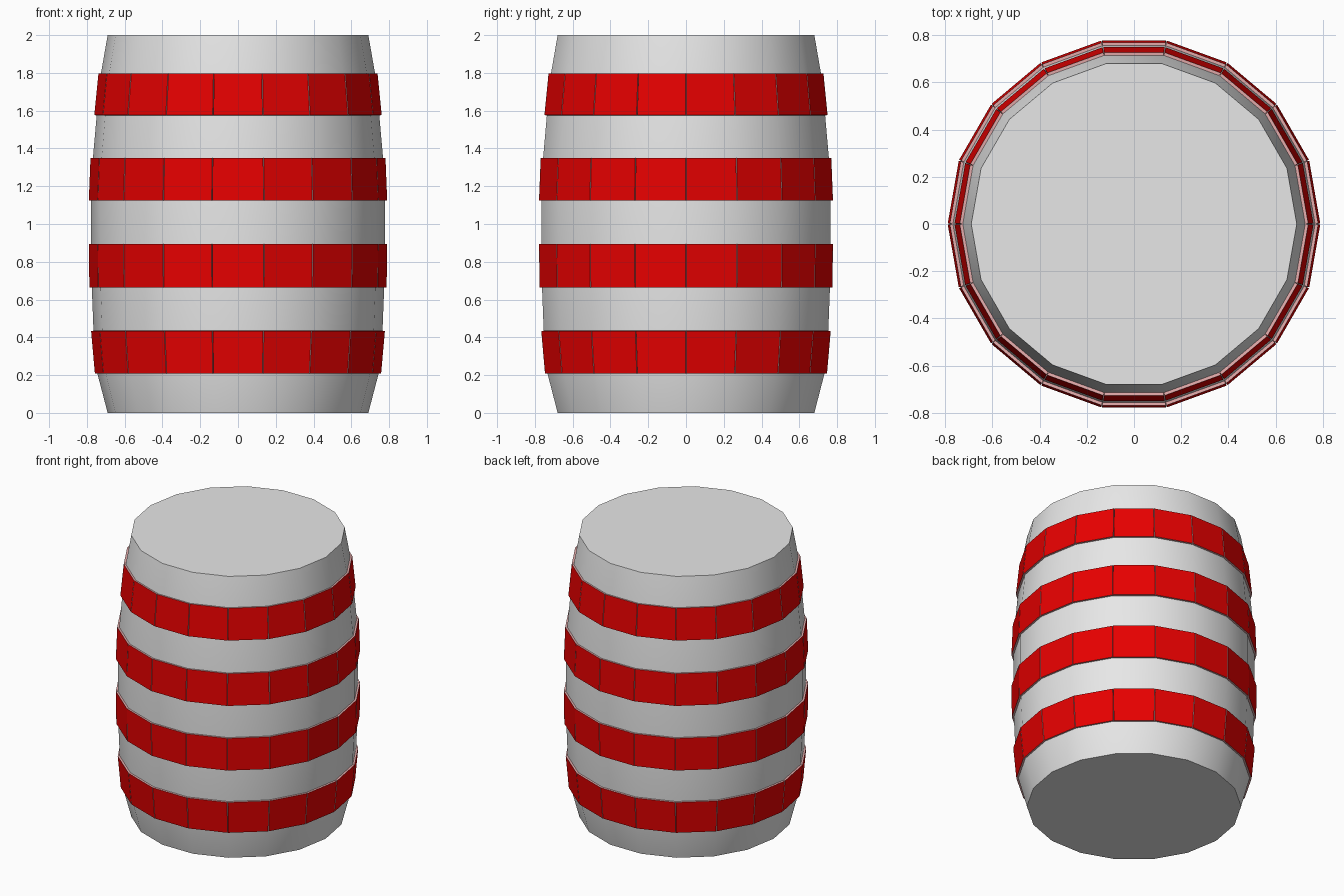
import bpy
import bmesh
from math import cos, sin, tau, radians

SIDES = 18
PANEL_DEPTH = 0.013

cube = bpy.data.objects.get("Cube")
if cube:
    bpy.data.objects.remove(cube, do_unlink=True)


def make_material(name, colour):
    mat = bpy.data.materials.new(name)
    mat.use_nodes = True
    mat.diffuse_color = colour
    mat.node_tree.nodes["Principled BSDF"].inputs["Base Color"].default_value = colour
    return mat


def lathe(profile):
    """Revolve (radius, height) points into an open tube; return it with its end loops."""
    bm = bmesh.new()
    loops = [[bm.verts.new((r * cos(tau * i / SIDES), r * sin(tau * i / SIDES), z))
              for i in range(SIDES)] for r, z in profile]
    for low, high in zip(loops, loops[1:]):
        for i in range(SIDES):
            j = (i + 1) % SIDES
            bm.faces.new((low[i], low[j], high[j], high[i]))
    bm.normal_update()
    return bm, loops[0], loops[-1]


def make_object(name, bm, materials):
    mesh = bpy.data.meshes.new(name)
    bm.to_mesh(mesh)
    bm.free()
    for mat in materials:
        mesh.materials.append(mat)
    obj = bpy.data.objects.new(name, mesh)
    bpy.context.collection.objects.link(obj)
    return obj


grey = make_material("pale_grey", (0.8, 0.8, 0.8, 1))
red = make_material("red", (0.8, 0, 0, 1))
pink = make_material("pale_pink", (0.8, 0.42, 0.42, 1))

# Bulging barrel body, smooth around with crisp flat ends
body_profile = [(0.69, 0), (0.745, 0.21), (0.765, 0.435), (0.774, 0.665), (0.777, 0.895),
                (0.777, 1.125), (0.768, 1.35), (0.748, 1.575), (0.726, 1.795), (0.69, 2)]
bm, bottom, top = lathe(body_profile)
bm.faces.new(bottom[::-1])
bm.faces.new(top)
body = make_object("barrel_body", bm, [grey])
bpy.ops.object.select_all(action="DESELECT")
body.select_set(True)
bpy.context.view_layer.objects.active = body
bpy.ops.object.shade_smooth_by_angle(angle=radians(35))

# Four hoops of separately raised panels: red outer faces, pink rims and gaps
for n, k in enumerate(range(1, len(body_profile) - 1, 2), 1):
    bm, _, _ = lathe(body_profile[k:k + 2])
    panels = bmesh.ops.extrude_discrete_faces(bm, faces=bm.faces[:])["faces"]
    for panel in panels:
        panel.normal_update()
        bmesh.ops.translate(bm, verts=panel.verts[:], vec=panel.normal * PANEL_DEPTH)
        panel.material_index = 1
    make_object(f"hoop_{n}", bm, [pink, red])
